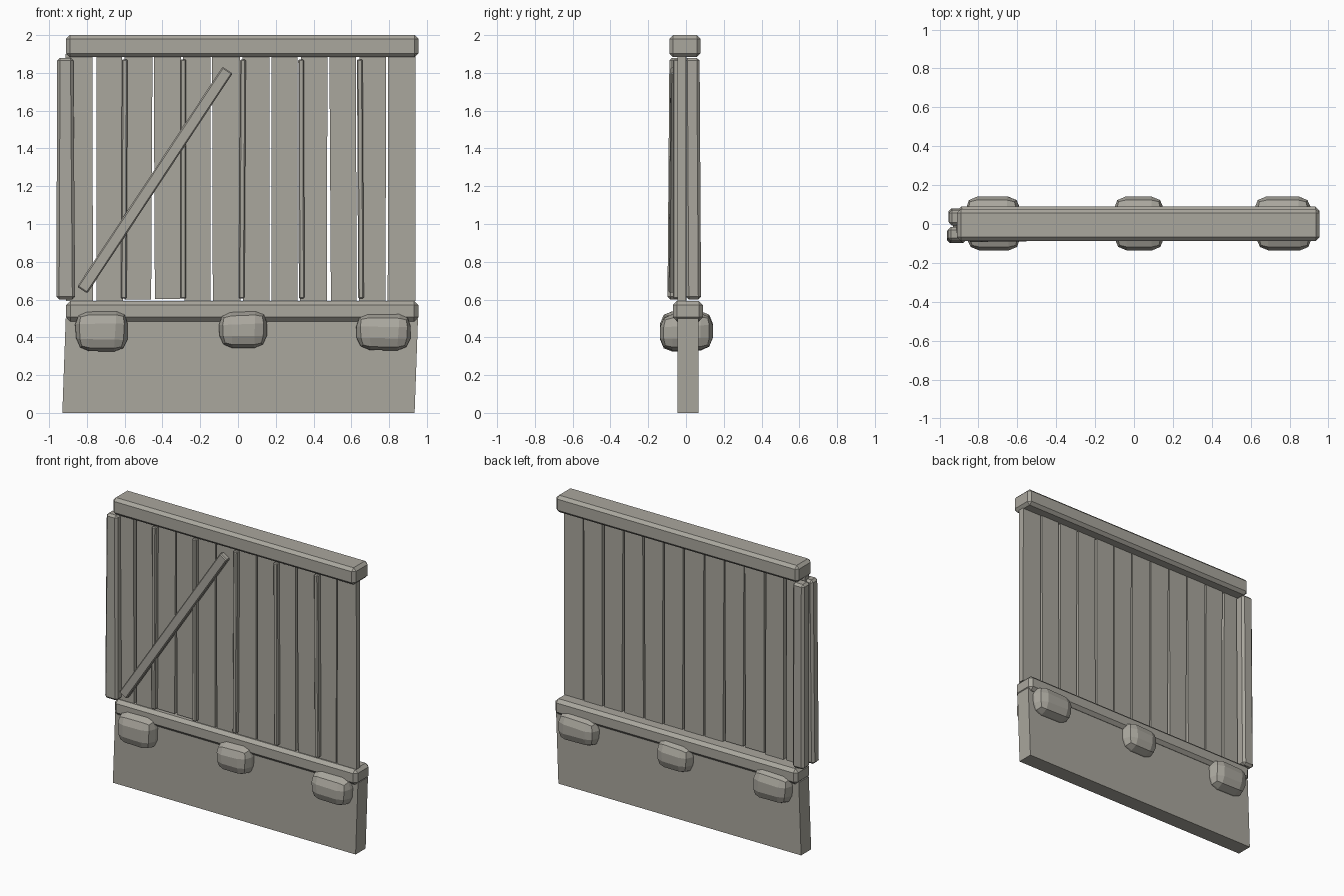
import bpy, bmesh, math, random
from mathutils import Matrix, Vector

if "Cube" in bpy.data.objects:
    bpy.data.objects.remove(bpy.data.objects["Cube"])

random.seed(4)
mat = bpy.data.materials.new("weathered grey")
mat.diffuse_color = (0.40, 0.385, 0.34, 1)
mat.use_nodes = True
mat.node_tree.nodes["Principled BSDF"].inputs["Base Color"].default_value = mat.diffuse_color


def block(name, x, y, z, bevel=0.0, segs=1, shape=None, matrix=None):
    """Box from (min, max) ranges, optionally reshaped per corner and bevelled."""
    bm = bmesh.new()
    bmesh.ops.create_cube(bm, size=1)
    for v in bm.verts:
        s = [1 if c > 0 else 0 for c in v.co]
        v.co = Vector((x[s[0]], y[s[1]], z[s[2]]))
        if shape:
            v.co += Vector(shape(*s))
    if bevel:
        bmesh.ops.bevel(bm, geom=bm.edges[:], offset=bevel, segments=segs,
                        profile=0.5, affect='EDGES', clamp_overlap=True)
    if matrix:
        bm.transform(matrix)
    bmesh.ops.recalc_face_normals(bm, faces=bm.faces[:])
    me = bpy.data.meshes.new(name)
    bm.to_mesh(me)
    bm.free()
    me.materials.append(mat)
    ob = bpy.data.objects.new(name, me)
    bpy.context.collection.objects.link(ob)
    return ob


# Solid base wall, slightly skewed
block("base_wall", (-0.93, 0.935), (-0.045, 0.065), (0, 0.5),
      shape=lambda a, b, c: (0.018 * c, 0, 0))

# Horizontal rails
block("lower_rail", (-0.91, 0.955), (-0.07, 0.09), (0.485, 0.592), 0.022)
block("top_rail", (-0.91, 0.955), (-0.088, 0.077), (1.883, 2.0), 0.02)

# Vertical planks with slightly uneven edges
for i in range(12):
    x0 = -0.915 + i * 0.155
    j = [random.uniform(-0.005, 0.005) for _ in range(4)]
    dy = random.uniform(-0.004, 0.004)
    block(f"plank_{i + 1}", (x0 + 0.007, x0 + 0.148), (-0.042 + dy, 0.0 + dy),
          (0.585 + random.uniform(0, 0.02), 1.9),
          shape=lambda a, b, c: (j[a * 2 + c], 0, 0))

# Thin battens over every second gap
for i in range(5):
    xc = -0.602 + i * 0.3125
    lean = random.uniform(-0.004, 0.004)
    block(f"batten_{i + 1}", (xc - 0.015, xc + 0.015), (-0.07, -0.03),
          (0.605, 1.872), 0.006, shape=lambda a, b, c: (lean * (1 - 2 * c), 0, 0))

# Pair of posts at the left end
block("front_post", (-0.962, -0.862), (-0.098, -0.025), (0.6, 1.88), 0.015,
      shape=lambda a, b, c: (0.005 * c * (1 - 3 * a), 0.01 * c, 0))
block("back_post", (-0.955, -0.868), (0.0, 0.08), (0.6, 1.88), 0.015,
      shape=lambda a, b, c: (0.004 * c, -0.008 * c, 0))

# Diagonal brace
p, q = Vector((-0.825, -0.072, 0.65)), Vector((-0.055, -0.062, 1.815))
d = q - p
turn = Matrix.Translation((p + q) / 2) @ d.to_track_quat('Z', 'Y').to_matrix().to_4x4()
# local axes rebuilt so the brace lies flat against the planks
zax = d.normalized()
xax = Vector((0, 1, 0)).cross(zax).normalized()
yax = zax.cross(xax)
turn = Matrix.Translation((p + q) / 2) @ Matrix((xax, yax, zax)).transposed().to_4x4()
h = d.length / 2
block("diagonal_brace", (-0.032, 0.032), (-0.02, 0.02), (-h, h), 0.007, matrix=turn)

# Rounded stones passing through the base
stones = [(-0.865, -0.588, 0.328, 0.532), (-0.105, 0.158, 0.345, 0.535),
          (0.628, 0.915, 0.335, 0.525)]
for i, (a0, a1, z0, z1) in enumerate(stones):
    r = [random.uniform(-0.012, 0.012) for _ in range(8)]
    block(f"stone_{i + 1}", (a0, a1), (-0.137, 0.142), (z0, z1), 0.065, 2,
          shape=lambda a, b, c: (r[a * 4 + b * 2 + c], 0, 0.6 * r[7 - a * 4 - b * 2 - c]))
